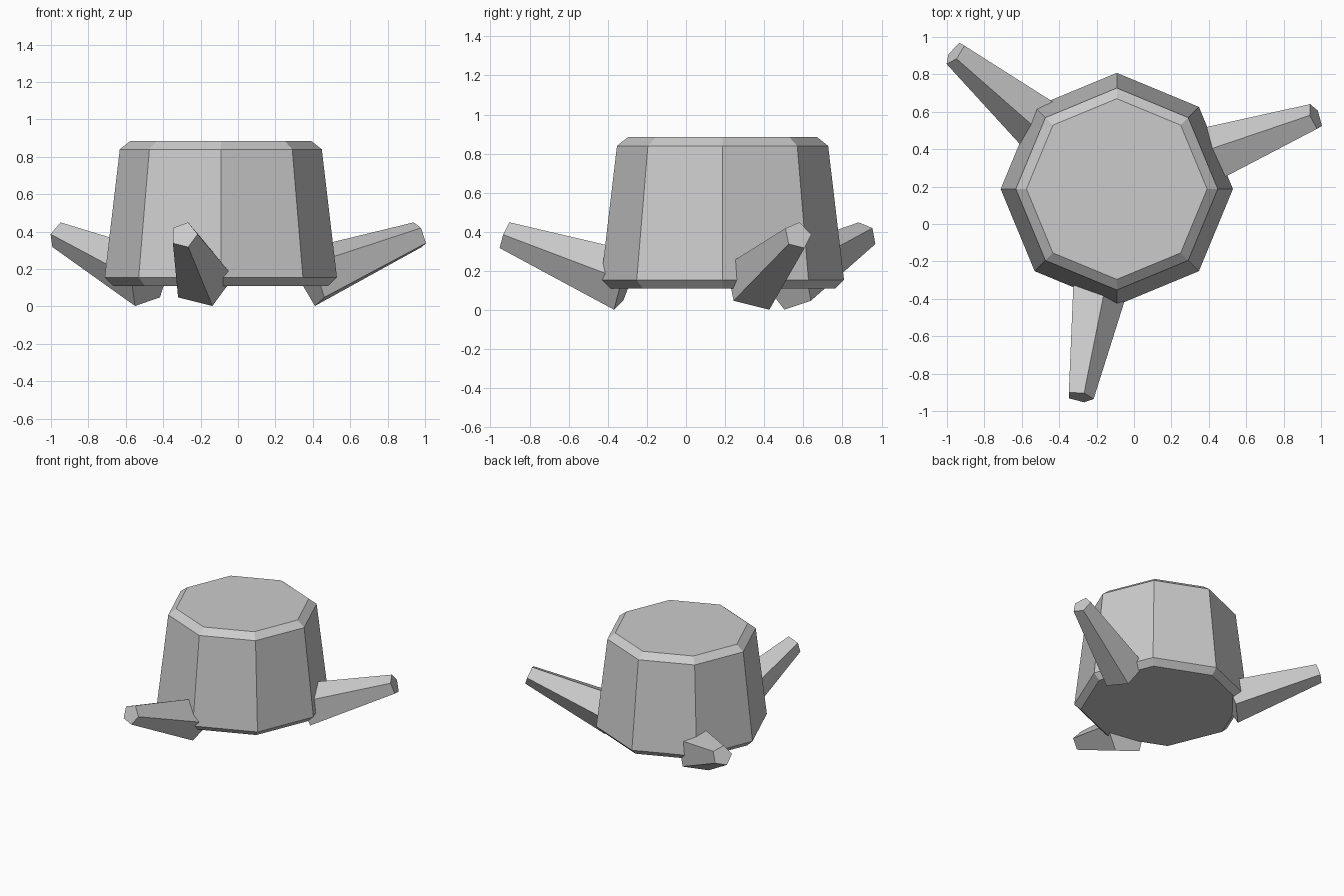
import bpy
import bmesh
from math import cos, sin, radians
from mathutils import Matrix, Vector

cube = bpy.data.objects.get("Cube")
if cube:
    bpy.data.objects.remove(cube, do_unlink=True)

grey = bpy.data.materials.new("plain grey")
grey.use_nodes = True
colour = (0.6, 0.6, 0.6, 1)
grey.diffuse_color = colour
grey.node_tree.nodes["Principled BSDF"].inputs["Base Color"].default_value = colour

CENTRE = Vector((-0.092, 0.187, 0))


def loft(name, rings):
    """Skin a stack of equal-sided rings and cap both ends."""
    bm = bmesh.new()
    loops = [[bm.verts.new(p) for p in ring] for ring in rings]
    n = len(loops[0])
    for low, high in zip(loops, loops[1:]):
        for i in range(n):
            j = (i + 1) % n
            bm.faces.new((low[i], low[j], high[j], high[i]))
    bm.faces.new(loops[0][::-1])
    bm.faces.new(loops[-1])
    bmesh.ops.recalc_face_normals(bm, faces=bm.faces)
    mesh = bpy.data.meshes.new(name)
    bm.to_mesh(mesh)
    bm.free()
    mesh.materials.append(grey)
    obj = bpy.data.objects.new(name, mesh)
    bpy.context.collection.objects.link(obj)
    return obj


# Eight-sided trunk with chamfered rims, as (radius, height)
profile = [(0.575, 0.11), (0.621, 0.155), (0.54, 0.84), (0.483, 0.885)]
loft("stump_trunk", [
    [CENTRE + Vector((r * cos(radians(45 * i)), r * sin(radians(45 * i)), z))
     for i in range(8)]
    for r, z in profile])

# Three tapered five-sided roots, turned around the trunk
base = Vector((-0.096, -0.492, 0.147))
tip = Vector((-0.197, -1.112, 0.382))
axis = (tip - base).normalized()
corner = Vector((0.0226, -0.027, -0.0636))
corner = (corner - axis * corner.dot(axis)).normalized()

for k, side in enumerate(("front", "left", "back_right")):
    turn = Matrix.Rotation(radians(120 * k), 3, "Z")
    loft(side + "_root", [
        [CENTRE + turn @ (mid + Matrix.Rotation(radians(72 * i), 3, axis) @ corner * r)
         for i in range(5)]
        for mid, r in ((base, 0.166), (tip, 0.074))])
